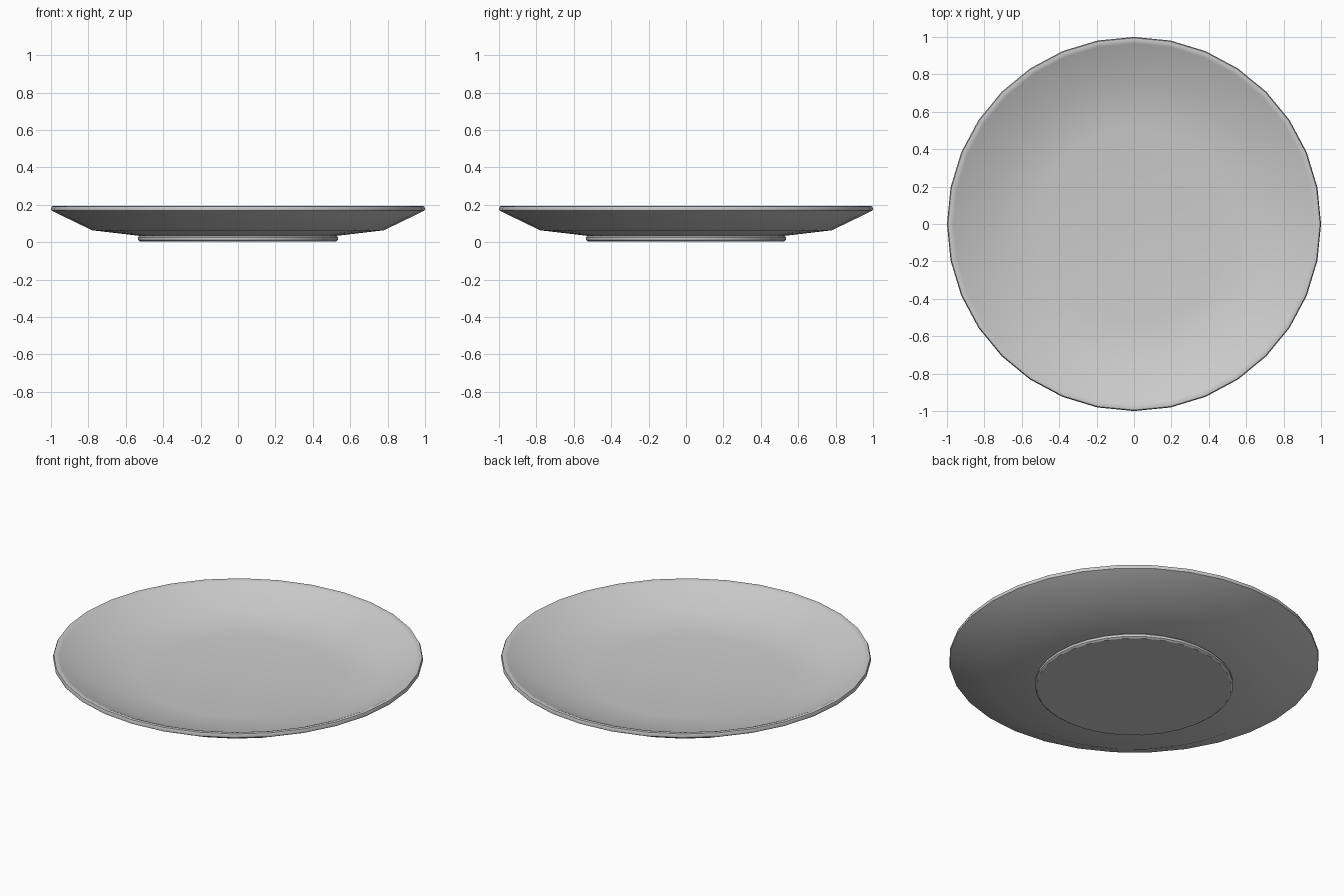
import bpy, bmesh, math

if "Cube" in bpy.data.objects:
    bpy.data.objects.remove(bpy.data.objects["Cube"])

SIDES = 32


def lathe(name, profile):
    """Spin an (r, z) profile around z; points with r = 0 become poles."""
    bm = bmesh.new()
    rings = []
    for r, z in profile:
        if r == 0:
            rings.append([bm.verts.new((0, 0, z))] * SIDES)
        else:
            rings.append([bm.verts.new((r * math.cos(2 * math.pi * i / SIDES),
                                        r * math.sin(2 * math.pi * i / SIDES), z))
                          for i in range(SIDES)])
    for a, b in zip(rings, rings[1:]):
        for i in range(SIDES):
            j = (i + 1) % SIDES
            corners = list(dict.fromkeys((a[i], a[j], b[j], b[i])))
            bm.faces.new(corners)
    bmesh.ops.recalc_face_normals(bm, faces=bm.faces)
    mesh = bpy.data.meshes.new(name)
    bm.to_mesh(mesh)
    bm.free()
    obj = bpy.data.objects.new(name, mesh)
    bpy.context.collection.objects.link(obj)
    bpy.context.view_layer.objects.active = obj
    obj.select_set(True)
    bpy.ops.object.shade_smooth_by_angle(angle=math.radians(35))
    obj.select_set(False)
    return obj


# Plate: solid foot, shallow underside, rounded rim and dished top
lathe("plate", [
    (0, 0.005), (0.525, 0.005), (0.535, 0.012), (0.535, 0.026), (0.525, 0.034),
    (0.78, 0.064), (0.985, 0.163), (0.998, 0.17), (1.0, 0.18), (0.995, 0.192),
    (0.98, 0.194), (0.965, 0.188), (0.77, 0.093), (0.52, 0.064), (0, 0.06),
])
